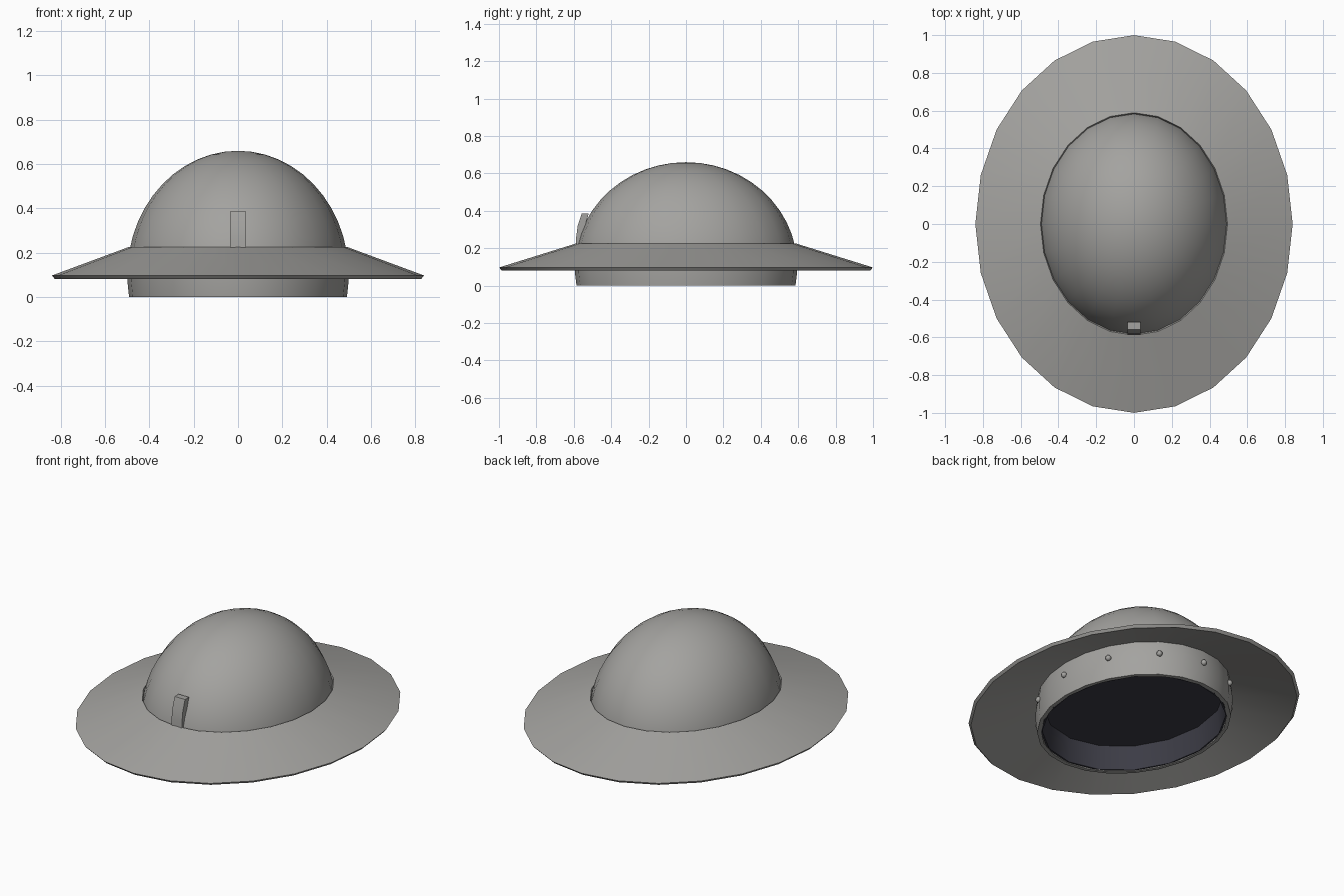
import bpy, bmesh, math
from mathutils import Matrix, Vector

if "Cube" in bpy.data.objects:
    bpy.data.objects.remove(bpy.data.objects["Cube"])

RATIO = 1.19  # depth of the oval compared with its width


def material(name, rgb):
    m = bpy.data.materials.new(name)
    m.diffuse_color = (*rgb, 1.0)
    m.use_nodes = True
    m.node_tree.nodes["Principled BSDF"].inputs["Base Color"].default_value = m.diffuse_color
    return m


steel = material("steel", (0.37, 0.365, 0.35))
lining = material("dark_lining", (0.045, 0.045, 0.06))


def finish(name, bm, mat, angle=35):
    bmesh.ops.recalc_face_normals(bm, faces=bm.faces)
    mesh = bpy.data.meshes.new(name)
    bm.to_mesh(mesh)
    bm.free()
    mesh.materials.append(mat)
    ob = bpy.data.objects.new(name, mesh)
    bpy.context.collection.objects.link(ob)
    bpy.ops.object.select_all(action="DESELECT")
    ob.select_set(True)
    bpy.context.view_layer.objects.active = ob
    bpy.ops.object.shade_smooth_by_angle(angle=math.radians(angle))
    return ob


def oval_lathe(name, profile, mat, sides=24, closed=False):
    """Spin (radius, height) points around z, stretched to an oval."""
    bm = bmesh.new()
    rings = []
    for r, z in profile:
        if r < 1e-6:
            rings.append([bm.verts.new((0, 0, z))] * sides)
        else:
            rings.append([bm.verts.new((r * math.cos(2 * math.pi * i / sides),
                                        r * RATIO * math.sin(2 * math.pi * i / sides), z))
                          for i in range(sides)])
    pairs = list(zip(rings, rings[1:]))
    if closed:
        pairs.append((rings[-1], rings[0]))
    for a, b in pairs:
        for i in range(sides):
            j = (i + 1) % sides
            corners = list(dict.fromkeys((a[i], a[j], b[j], b[i])))
            if len(corners) > 2:
                bm.faces.new(corners)
    return finish(name, bm, mat)


# Bowl: hollow half-ellipsoid, widest a little above its open bottom
def bowl_arc(r, h, steps=14):
    start = math.asin(-0.1 / h)
    pts = []
    for k in range(steps + 1):
        t = start + (math.pi / 2 - start) * k / steps
        pts.append((0 if k == steps else r * math.cos(t), 0.1 + h * math.sin(t)))
    return pts


outer, inner = bowl_arc(0.5, 0.56), bowl_arc(0.48, 0.54)
oval_lathe("bowl", outer + inner[::-1], steel, closed=True)

# Brim: thin sloping ring with a bevelled edge
oval_lathe("brim", [(0.495, 0.225), (0.84, 0.097), (0.828, 0.082), (0.488, 0.208)],
           steel, closed=True)

# Lining: shallow dark cup inside the bowl
oval_lathe("lining", [(0, 0.15), (0.458, 0.15), (0.466, 0.004), (0.475, 0.004),
                      (0.473, 0.16), (0, 0.16)], lining, sides=16)

# Rivets around the bowl, under the brim
bm = bmesh.new()
for i in range(12):
    t = math.radians(30 * i)
    place = Matrix.Translation((0.502 * math.cos(t), 0.502 * RATIO * math.sin(t), 0.125))
    bmesh.ops.create_uvsphere(bm, u_segments=8, v_segments=6, radius=0.017, matrix=place)
finish("rivets", bm, steel, 60)

# Front clip: curved strip following the bowl
bm = bmesh.new()
side = [(-0.59, 0.2), (-0.587, 0.26), (-0.579, 0.32), (-0.558, 0.385),
        (-0.52, 0.385), (-0.54, 0.32), (-0.555, 0.26), (-0.56, 0.2)]
face = bm.faces.new([bm.verts.new((-0.035, y, z)) for y, z in side])
ext = bmesh.ops.extrude_face_region(bm, geom=[face])
bmesh.ops.translate(bm, vec=Vector((0.07, 0, 0)),
                    verts=[v for v in ext["geom"] if isinstance(v, bmesh.types.BMVert)])
finish("front_clip", bm, steel)
